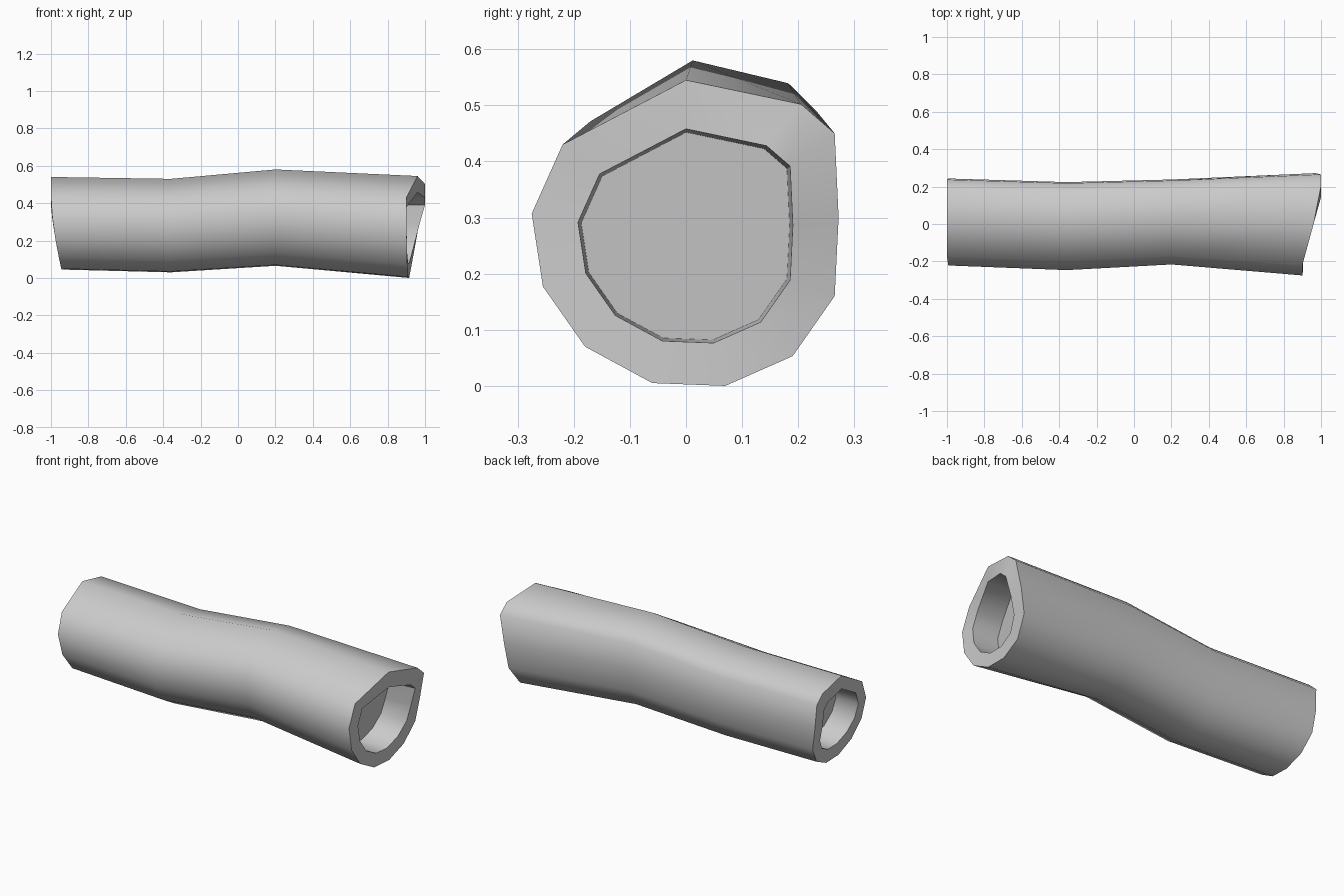
import bpy
import bmesh
import math

if "Cube" in bpy.data.objects:
    bpy.data.objects.remove(bpy.data.objects["Cube"], do_unlink=True)

# Cross-section (y, z) around the trunk, and how far the slanted cut reaches
PROFILE = [(0, .545), (.205, .502), (.265, .45), (.272, .3), (.265, .16), (.19, .053),
           (.07, 0), (-.06, .005), (-.18, .07), (-.255, .177), (-.275, .307), (-.22, .43)]
CUT_X = [.96, 1, 1, .97, .945, .925, .915, .91, .905, .903, .9, .9]
MID_Z = .255


def section(y_mid, y_scale, z_low, z_scale):
    return [(y_mid + y * y_scale, z_low + z * z_scale) for y, z in PROFILE]


def shrink(ring, factor, dx=0.0, mid_y=0.0, mid_z=MID_Z):
    return [(x + dx, mid_y + (y - mid_y) * factor, mid_z + (z - mid_z) * factor)
            for x, y, z in ring]


# Outer rings from the left cut to the right cut
near = [(x, y, z) for x, (y, z) in zip(CUT_X, PROFILE)]
bend = [(.2, y, z) for y, z in section(.012, .83, .065, .945)]
waist = [(-.36, y, z) for y, z in section(-.01, .86, .03, .917)]
far = [(-1 + .055 * max(0, (.42 - z) / .37) ** 1.5, y, z)
       for y, z in section(.012, .85, .045, .908)]

# Hollow ends: rim lip, then a slightly narrower floor
near_lip = shrink(near, .7)
near_floor = shrink(near_lip, .97, -.16)
far_lip = shrink(far, .7, 0, .012, .285)
far_floor = shrink(far_lip, .97, .14, .012, .285)

bm = bmesh.new()
rings = [[bm.verts.new(p) for p in ring] for ring in
         (far_floor, far_lip, far, waist, bend, near, near_lip, near_floor)]
count = len(PROFILE)
for a, b in zip(rings, rings[1:]):
    for i in range(count):
        j = (i + 1) % count
        bm.faces.new((a[i], a[j], b[j], b[i]))
bm.faces.new(rings[0])
bm.faces.new(rings[-1])
bmesh.ops.recalc_face_normals(bm, faces=bm.faces)

mesh = bpy.data.meshes.new("hollow_log")
bm.to_mesh(mesh)
bm.free()
log = bpy.data.objects.new("hollow_log", mesh)
bpy.context.collection.objects.link(log)

# Plain grey surface
grey = bpy.data.materials.new("light_grey")
grey.use_nodes = True
grey.diffuse_color = (.6, .6, .6, 1)
grey.node_tree.nodes["Principled BSDF"].inputs["Base Color"].default_value = (.6, .6, .6, 1)
mesh.materials.append(grey)

bpy.ops.object.select_all(action='DESELECT')
log.select_set(True)
bpy.context.view_layer.objects.active = log
bpy.ops.object.shade_smooth_by_angle(angle=math.radians(45))
